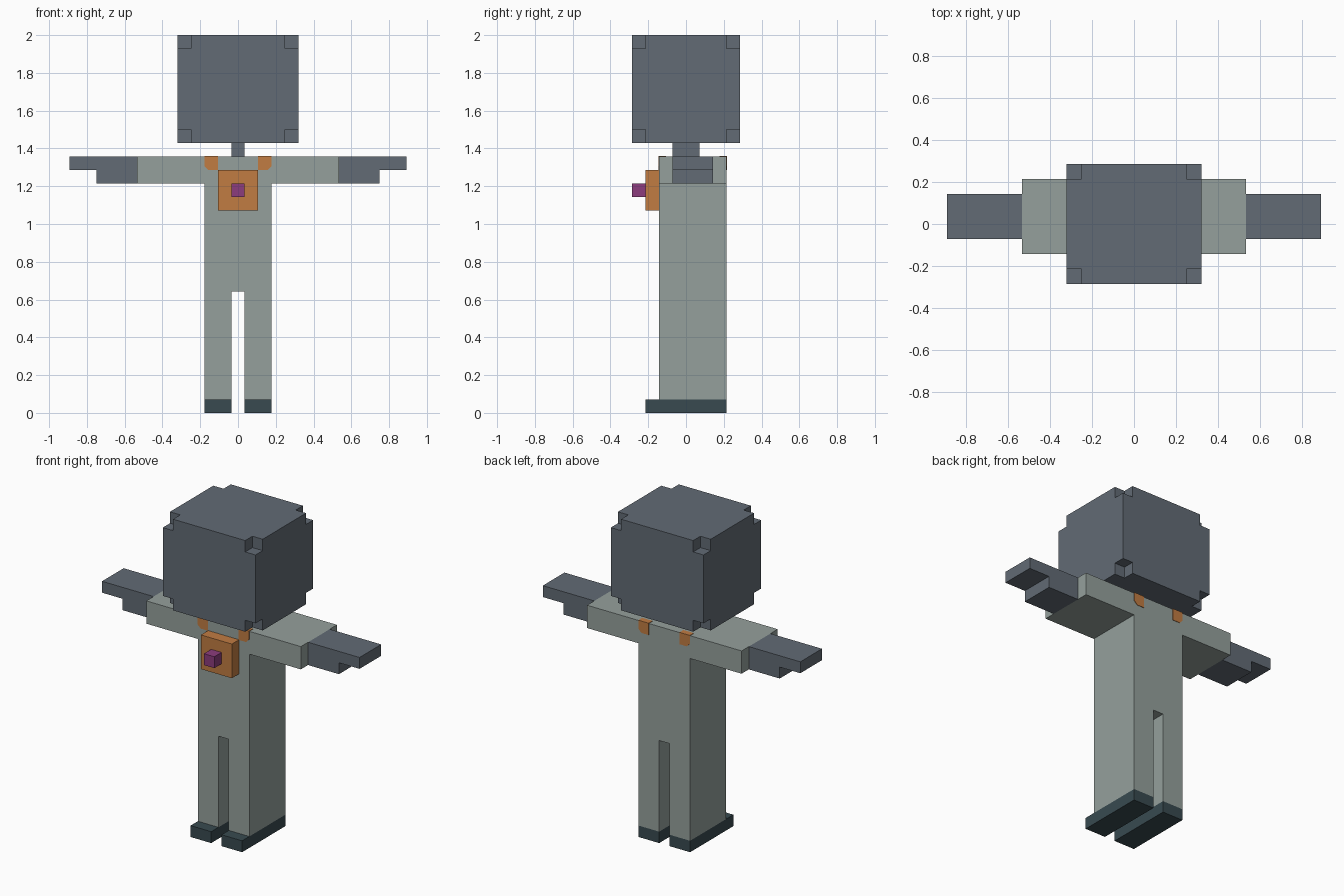
import bpy
import bmesh
from itertools import product

U = 2 / 28  # one block

if "Cube" in bpy.data.objects:
    bpy.data.objects.remove(bpy.data.objects["Cube"], do_unlink=True)


def material(name, rgb):
    """Flat material from 0-255 display colour."""
    lin = [((c / 255 + 0.055) / 1.055) ** 2.4 for c in rgb] + [1]
    m = bpy.data.materials.new(name)
    m.use_nodes = True
    m.diffuse_color = lin
    m.node_tree.nodes["Principled BSDF"].inputs["Base Color"].default_value = lin
    return m


SLATE = material("slate grey", (98, 107, 117))
SUIT = material("pale grey green", (149, 160, 156))
SHOE = material("dark teal", (56, 74, 80))
ORANGE = material("orange", (193, 124, 66))
PURPLE = material("purple", (140, 60, 125))


def finish(bm, name, mat):
    bmesh.ops.recalc_face_normals(bm, faces=bm.faces)
    bmesh.ops.scale(bm, vec=(U, U, U), verts=bm.verts)
    me = bpy.data.meshes.new(name)
    bm.to_mesh(me)
    bm.free()
    me.materials.append(mat)
    ob = bpy.data.objects.new(name, me)
    bpy.context.collection.objects.link(ob)
    return ob


def prism(name, profile, y0, y1, mat):
    """Extrude an x-z profile from y0 to y1, in block units."""
    bm = bmesh.new()
    face = bm.faces.new([bm.verts.new((x, y0, z)) for x, z in profile])
    ext = bmesh.ops.extrude_face_region(bm, geom=[face])
    verts = [v for v in ext["geom"] if isinstance(v, bmesh.types.BMVert)]
    bmesh.ops.translate(bm, verts=verts, vec=(0, y1 - y0, 0))
    return finish(bm, name, mat)


def box(name, x0, x1, y0, y1, z0, z1, mat):
    return prism(name, [(x0, z0), (x1, z0), (x1, z1), (x0, z1)], y0, y1, mat)


def notched_box(name, xs, ys, zs, mat):
    """Outer skin of a 3x3x3 cell box with the eight corner cells removed."""
    axes = (xs, ys, zs)

    def filled(c):
        return all(0 <= i <= 2 for i in c) and 1 in c

    bm = bmesh.new()
    for cell in filter(filled, product(range(3), repeat=3)):
        for a, side in product(range(3), (0, 1)):
            near = list(cell)
            near[a] += 2 * side - 1
            if filled(near):
                continue
            b, c = (a + 1) % 3, (a + 2) % 3
            quad = []
            for i, j in ((0, 0), (1, 0), (1, 1), (0, 1)):
                p = [0, 0, 0]
                p[a] = axes[a][cell[a] + side]
                p[b] = axes[b][cell[b] + i]
                p[c] = axes[c][cell[c] + j]
                quad.append(bm.verts.new(p))
            bm.faces.new(quad)
    bmesh.ops.remove_doubles(bm, verts=bm.verts, dist=0.001)
    bmesh.ops.dissolve_limit(bm, angle_limit=0.01, verts=bm.verts, edges=bm.edges)
    return finish(bm, name, mat)


# Head and neck
notched_box("head", (-4.5, -3.5, 3.5, 4.5), (-4, -3, 3, 4), (20, 21, 27, 28), SLATE)
box("neck", -0.5, 0.5, -1, 1, 19, 20, SLATE)

# Suit: sleeves, torso and legs in one mirrored profile
half = [(0.5, 9), (0.5, 1), (2.5, 1), (2.5, 17), (7.5, 17), (7.5, 19)]
prism("suit", half + [(-x, z) for x, z in reversed(half)], -2, 3, SUIT)

# Chest box with its button
box("chest_box", -1.5, 1.5, -3, -2, 15, 18, ORANGE)
box("chest_button", -0.5, 0.5, -4, -3, 16, 17, PURPLE)

# Paired parts
T = 0.04  # strap plate thickness
arm = [(7.5, 17), (10.5, 17), (10.5, 18), (12.5, 18), (12.5, 19), (7.5, 19)]
patch = [(1.5, 18), (2.2, 18), (2.5, 18.3), (2.5, 19), (1.5, 19)]
for side, s in (("left", 1), ("right", -1)):
    prism(side + "_hand", [(s * x, z) for x, z in arm], -1, 2, SLATE)
    box(side + "_shoe", s * 0.5, s * 2.5, -3, 3, 0, 1, SHOE)
    for end, y, d in (("front", -2, -1), ("back", 3, 1)):
        name = f"{side}_{end}_strap"
        prism(name, [(s * x, z) for x, z in patch], y, y + d * T, ORANGE)
        box(name + "_top", s * 1.5, s * 2.5, y + d * T, y - d * 0.5, 19, 19 + T, ORANGE)
